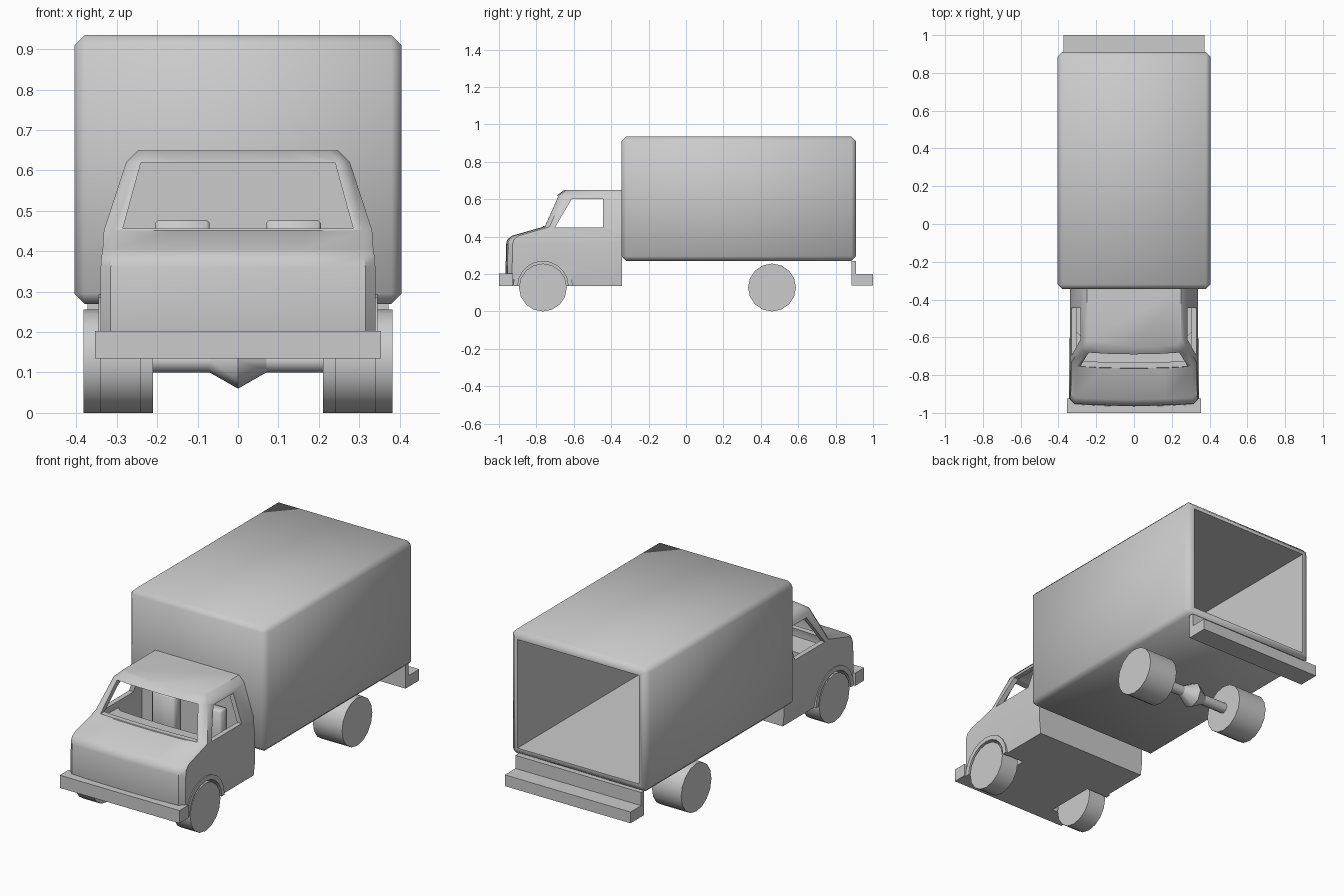
import bpy, bmesh, math
from mathutils import Matrix

if "Cube" in bpy.data.objects:
    bpy.data.objects.remove(bpy.data.objects["Cube"])


def finish(name, bm, angle=50, bevel=0):
    bmesh.ops.recalc_face_normals(bm, faces=bm.faces)
    if bevel:
        bmesh.ops.bevel(bm, geom=bm.edges[:], offset=bevel, segments=1, affect='EDGES')
    me = bpy.data.meshes.new(name)
    bm.to_mesh(me)
    bm.free()
    ob = bpy.data.objects.new(name, me)
    bpy.context.collection.objects.link(ob)
    smooth(ob, angle)
    return ob


def smooth(ob, angle):
    bpy.ops.object.select_all(action='DESELECT')
    ob.select_set(True)
    bpy.context.view_layer.objects.active = ob
    bpy.ops.object.shade_smooth_by_angle(angle=math.radians(angle))


def loft(name, rings, **kw):
    """Skin a closed solid through rings of equal point count."""
    bm = bmesh.new()
    vs = [[bm.verts.new(p) for p in r] for r in rings]
    n = len(rings[0])
    for a, b in zip(vs, vs[1:]):
        for i in range(n):
            j = (i + 1) % n
            bm.faces.new((a[i], a[j], b[j], b[i]))
    bm.faces.new(vs[0])
    bm.faces.new(vs[-1])
    return finish(name, bm, **kw)


def box(name, x0, x1, y0, y1, z0, z1, **kw):
    return loft(name, [[(x0, y0, z), (x1, y0, z), (x1, y1, z), (x0, y1, z)]
                       for z in (z0, z1)], **kw)


def extrude_x(name, profile, x0, x1, **kw):
    return loft(name, [[(x, y, z) for y, z in profile] for x in (x0, x1)], **kw)


def circle(y, z, r, n=16):
    return [(y + r * math.cos(2 * math.pi * i / n), z + r * math.sin(2 * math.pi * i / n))
            for i in range(n)]


def cut(ob, cutter):
    m = ob.modifiers.new("cut", 'BOOLEAN')
    m.operation, m.solver, m.object = 'DIFFERENCE', 'EXACT', cutter
    bpy.ops.object.select_all(action='DESELECT')
    ob.select_set(True)
    bpy.context.view_layer.objects.active = ob
    bpy.ops.object.modifier_apply(modifier=m.name)
    bpy.data.objects.remove(cutter)


def cab_ring(z, w, yf, yb, c=0.025):
    # plan outline with chamfered, slightly bowed front
    half = [(w * 0.5, yf + 0.003), (w - c, yf + 0.01), (w, yf + 0.01 + c), (w, yb)]
    return [(0, yf, z)] + [(x, y, z) for x, y in half] + [(-x, y, z) for x, y in half[::-1]]


# Cargo body, open at the back
cargo = box("cargo_box", -0.405, 0.405, -0.345, 0.91, 0.27, 0.935, bevel=0.025)
cut(cargo, box("cutter", -0.36, 0.36, -0.31, 1.0, 0.312, 0.892))
smooth(cargo, 50)

# Cab shell: stacked outlines (height, half width, front y)
levels = [(0.135, 0.333, -0.95), (0.2, 0.34, -0.965), (0.36, 0.34, -0.962),
          (0.385, 0.338, -0.955), (0.405, 0.335, -0.93), (0.452, 0.332, -0.765),
          (0.62, 0.277, -0.69), (0.65, 0.248, -0.65)]
cab = loft("cab", [cab_ring(z, w, yf, -0.343) for z, w, yf in levels])

# Cabin space, windscreen and side windows
inside = [(0.19, 0.31, -0.6), (0.41, 0.31, -0.6), (0.415, 0.31, -0.735),
          (0.455, 0.305, -0.735), (0.61, 0.253, -0.665), (0.63, 0.235, -0.64)]
cut(cab, loft("cutter", [cab_ring(z, w, yf, -0.37) for z, w, yf in inside]))
cut(cab, loft("cutter", [[(-0.285, y, 0.456), (0.285, y, 0.456), (0.24, y, 0.62),
                          (-0.24, y, 0.62)] for y in (-0.9, -0.5)]))
cut(cab, extrude_x("cutter", [(-0.7, 0.45), (-0.612, 0.6), (-0.445, 0.6), (-0.445, 0.45)],
                   -0.5, 0.5))

# Wheel wells
for s in (-1, 1):
    cut(cab, extrude_x("cutter", circle(-0.765, 0.13, 0.14), s * 0.215, s * 0.45))
smooth(cab, 40)

for s, side in ((-1, "left"), (1, "right")):
    # Wheel arch flares
    arc = [math.pi * i / 10 for i in range(11)]
    lip = ([(-0.765 + 0.16 * math.cos(a), 0.135 + 0.158 * math.sin(a)) for a in arc] +
           [(-0.765 + 0.135 * math.cos(a), 0.135 + 0.133 * math.sin(a)) for a in arc[::-1]])
    extrude_x(side + "_wheel_arch", lip, s * 0.315, s * 0.345)
    # Wheels: narrow front, wide rear
    extrude_x(side + "_front_wheel", circle(-0.765, 0.128, 0.128), s * 0.24, s * 0.342)
    extrude_x(side + "_rear_wheel", circle(0.46, 0.128, 0.128), s * 0.21, s * 0.383)
    # Seats
    a, b = sorted((s * 0.07, s * 0.205))
    box(side + "_seat_back", a, b, -0.44, -0.38, 0.2, 0.478, bevel=0.008)
    box(side + "_seat_cushion", a, b, -0.57, -0.43, 0.18, 0.29, bevel=0.008)

# Rear axle with differential
extrude_x("rear_axle", circle(0.46, 0.128, 0.028, 8), -0.24, 0.24)
loft("differential", [[(x, y, z) for y, z in circle(0.46, 0.128, r, 8)]
                      for x, r in ((-0.07, 0.028), (0, 0.068), (0.07, 0.028))])

# Bumpers
extrude_x("front_bumper", [(-1, 0.135), (-0.925, 0.135), (-0.925, 0.203), (-1, 0.203)],
          -0.354, 0.354)
extrude_x("rear_step_bumper", [(0.885, 0.14), (1, 0.14), (1, 0.2), (0.91, 0.2),
                               (0.91, 0.27), (0.885, 0.27)], -0.372, 0.372)
